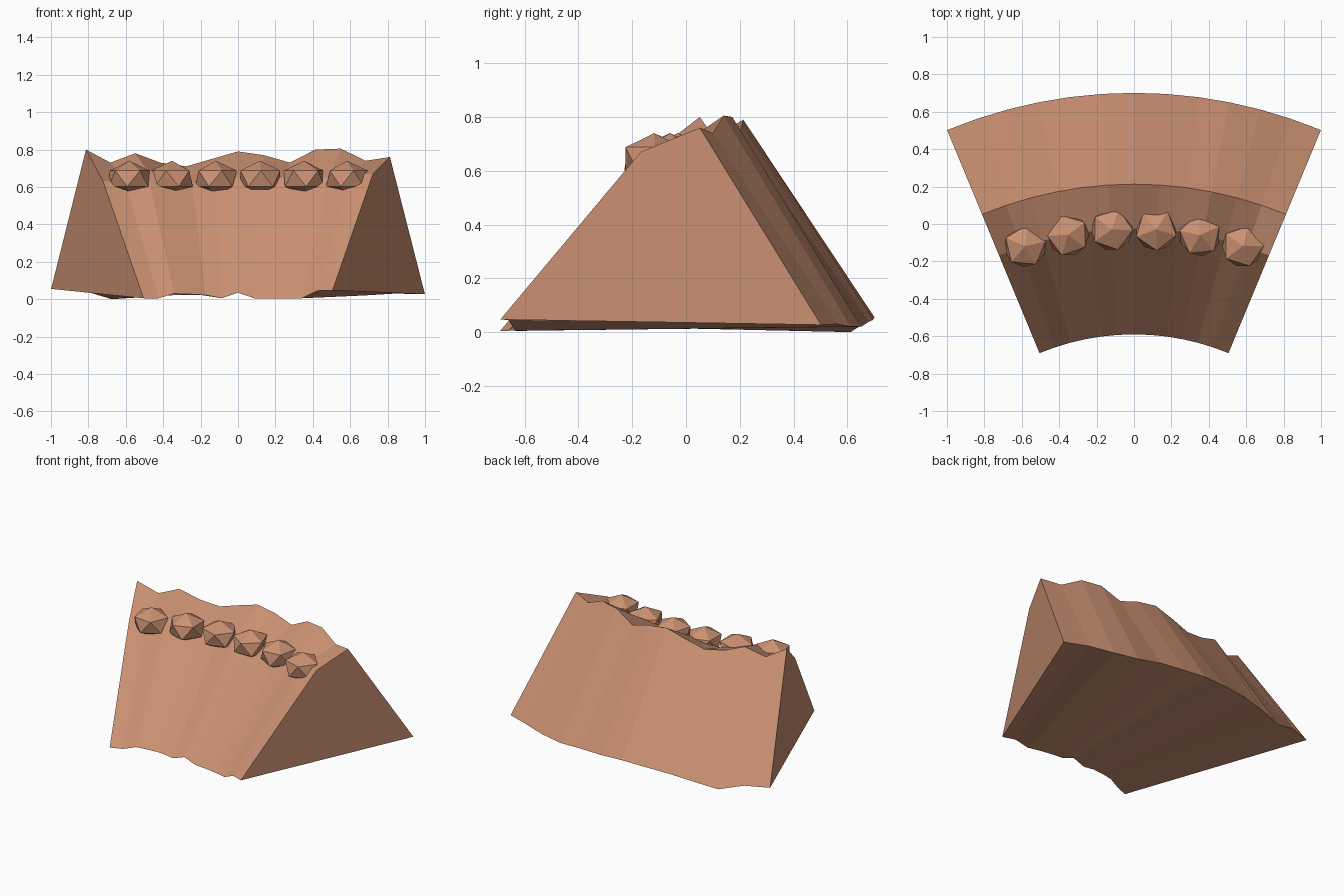
import bpy
import bmesh
import math
import random

random.seed(4)
cube = bpy.data.objects.get("Cube")
if cube:
    bpy.data.objects.remove(cube)

clay = bpy.data.materials.new("tan_clay")
clay.use_nodes = True
clay.diffuse_color = (0.6, 0.285, 0.17, 1)
clay.node_tree.nodes["Principled BSDF"].inputs["Base Color"].default_value = clay.diffuse_color

CENTRE_Y = -1.91           # centre of the arc the bank follows
HALF_ANGLE = math.radians(22.5)


def on_arc(radius, angle, z):
    return (radius * math.sin(angle), CENTRE_Y + radius * math.cos(angle), z)


def finish(bm, name):
    bmesh.ops.recalc_face_normals(bm, faces=bm.faces)
    mesh = bpy.data.meshes.new(name)
    bm.to_mesh(mesh)
    bm.free()
    mesh.materials.append(clay)
    obj = bpy.data.objects.new(name, mesh)
    bpy.context.collection.objects.link(obj)
    return obj


# Curved earth bank: radius of each long edge and its uneven heights, in cm
edges = [
    (1.32, [0.5, 0.5, 3, 2.7, 2.2, 0.5, 3.5, 0.5, 0.5, 0.5, 0.5, 4.5, 4.7]),     # front foot
    (1.885, [63, 64, 69, 66, 62, 64, 65, 66, 65, 64, 65, 67, 67]),            # ledge
    (2.123, [80, 73, 78, 73, 71, 75, 79, 77, 73, 80, 80.5, 74, 76]),          # crest
    (2.611, [5.5, 5, 0, 2.5, 4.5, 5.2, 5.5, 4.5, 3.8, 2, 2, 3, 2.7]),         # back foot
]
bm = bmesh.new()
rows = []
for radius, heights in edges:
    last = len(heights) - 1
    rows.append([bm.verts.new(on_arc(radius, HALF_ANGLE * (2 * i / last - 1), h / 100))
                 for i, h in enumerate(heights)])
for a, b in zip(rows, rows[1:] + rows[:1]):
    for i in range(len(a) - 1):
        bm.faces.new((a[i], a[i + 1], b[i + 1], b[i]))
for end in (0, -1):
    bm.faces.new([row[end] for row in rows])
finish(bm, "earth_bank")

# Row of faceted rocks along the ledge
for n in range(6):
    bm = bmesh.new()
    bmesh.ops.create_icosphere(bm, subdivisions=1, radius=0.125)
    rock = finish(bm, f"rock_{n + 1}")
    rock.location = on_arc(1.884, math.radians(7.2 * (n - 2.5)), 0.645)
    rock.scale = (1, 1, 0.76)
    rock.rotation_euler.z = random.uniform(0, math.tau)
